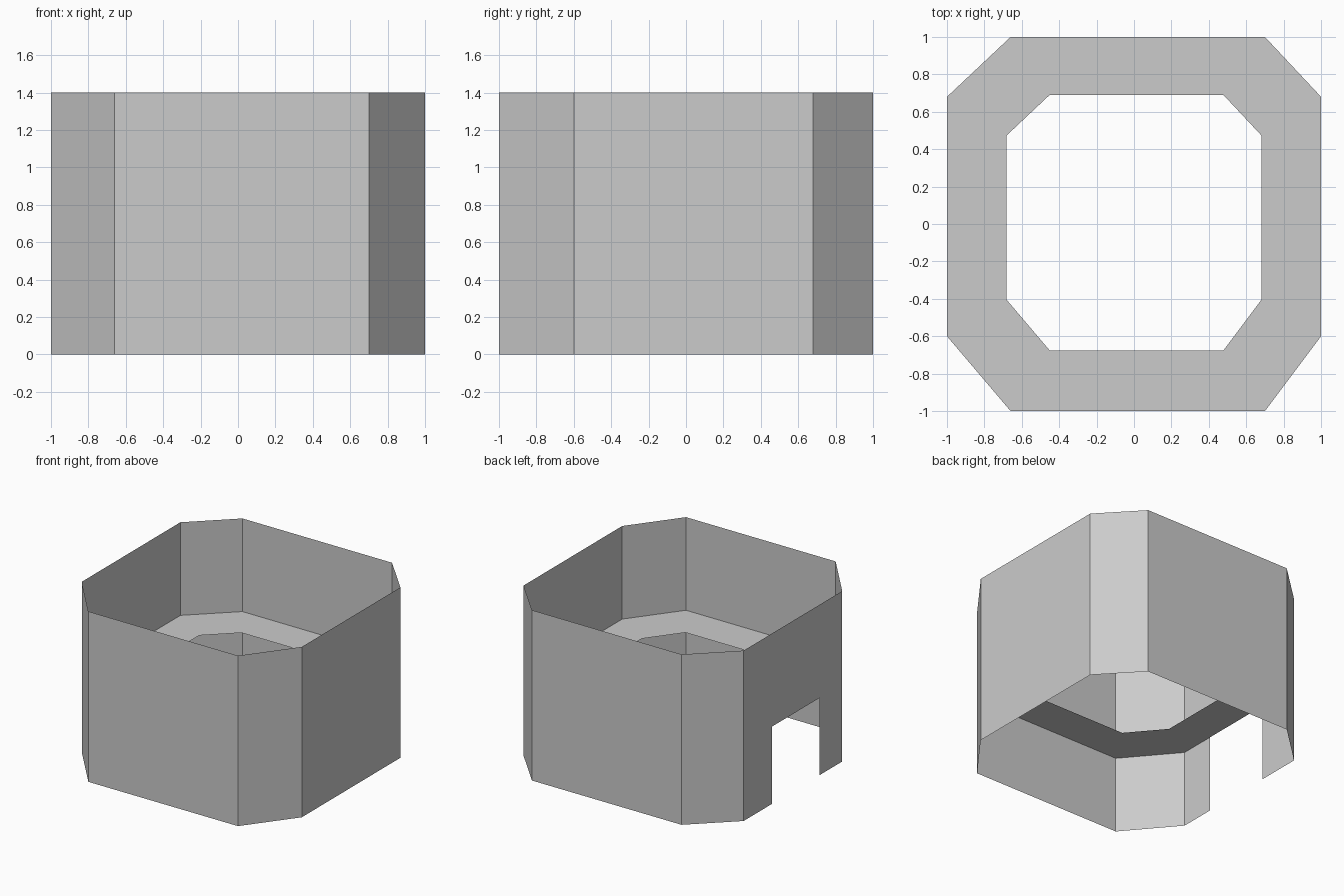
import bpy
import bmesh

cube = bpy.data.objects.get("Cube")
if cube:
    bpy.data.objects.remove(cube, do_unlink=True)

HEIGHT = 1.4
FLOOR = 0.635
DOOR_FRONT, DOOR_BACK = -0.305, 0.31
RING_SCALE, RING_SHIFT = 0.683, 0.007

# Chamfered plan, counter-clockwise from the front edge
XL, XR, YF, YB = -0.66, 0.70, -0.60, 0.68
plan = [(XL, -1), (XR, -1), (1, YF), (1, YB),
        (XR, 1), (XL, 1), (-1, YB), (-1, YF)]

grey = bpy.data.materials.new("plain_grey")
grey.use_nodes = True
colour = (0.6, 0.6, 0.6, 1)
grey.diffuse_color = colour
grey.node_tree.nodes["Principled BSDF"].inputs["Base Color"].default_value = colour


def make_object(name, polygons):
    """Build a flat-shaded sheet object from lists of corner points."""
    bm = bmesh.new()
    for points in polygons:
        bm.faces.new([bm.verts.new(p) for p in points])
    bmesh.ops.remove_doubles(bm, verts=bm.verts, dist=0.0001)
    mesh = bpy.data.meshes.new(name)
    bm.to_mesh(mesh)
    bm.free()
    mesh.materials.append(grey)
    obj = bpy.data.objects.new(name, mesh)
    bpy.context.collection.objects.link(obj)
    return obj


# Thin outer walls, with a doorway cut up to the floor in the -x side
walls = []
floor = []
for a, b in zip(plan, plan[1:] + plan[:1]):
    base = [(*a, 0), (*b, 0)]
    if a[0] == b[0] == -1:
        door = [(-1, DOOR_BACK, 0), (-1, DOOR_BACK, FLOOR),
                (-1, DOOR_FRONT, FLOOR), (-1, DOOR_FRONT, 0)]
        base[1:1] = door
    walls.append(base + [(*b, HEIGHT), (*a, HEIGHT)])

    # Floor ledge strip along this wall
    inner = [(x * RING_SCALE, y * RING_SCALE + RING_SHIFT, FLOOR) for x, y in (b, a)]
    floor.append([(*a, FLOOR), (*b, FLOOR)] + inner)

make_object("outer_walls", walls)
make_object("floor_ledge", floor)
